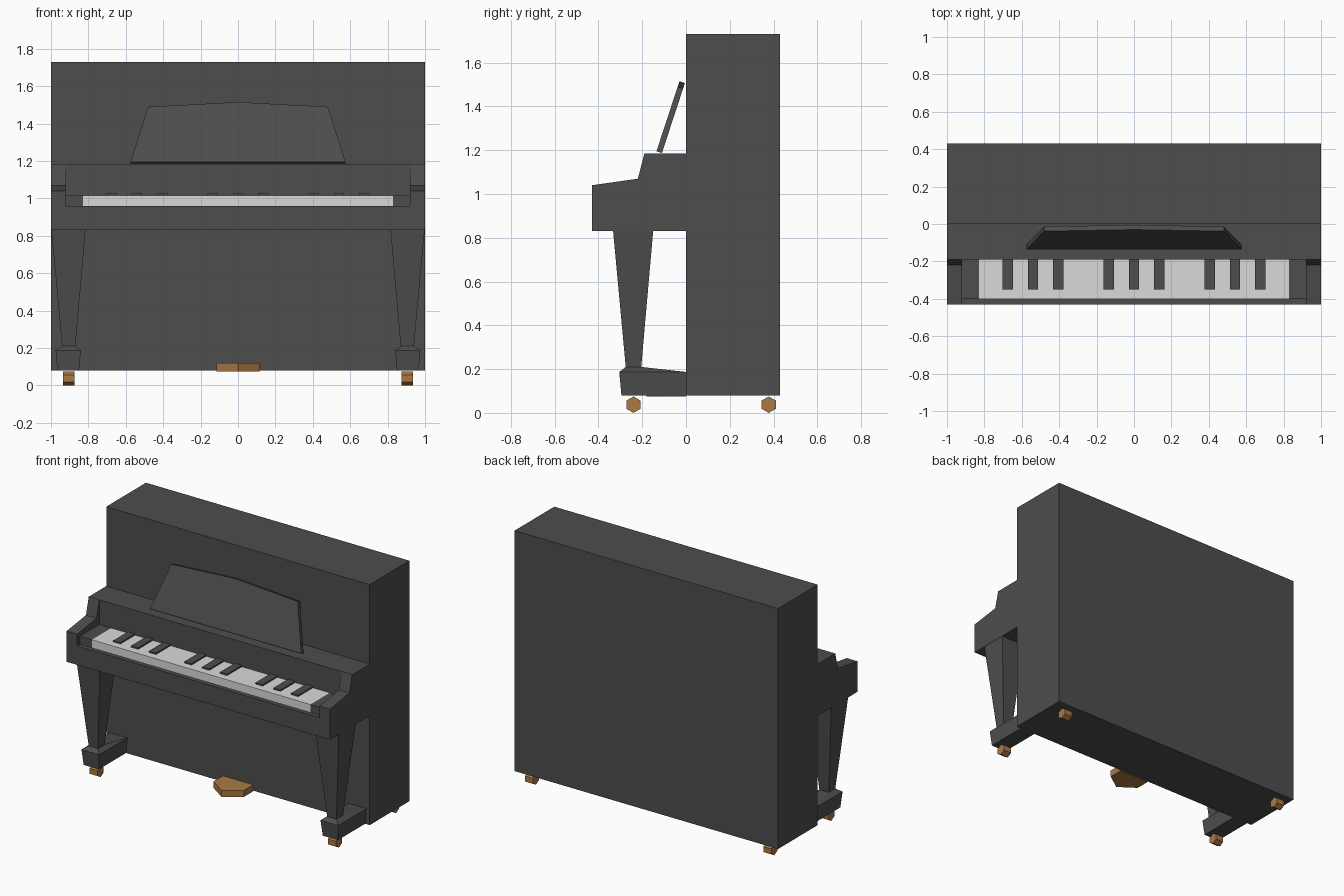
import bpy
import bmesh
import math

cube = bpy.data.objects.get("Cube")
if cube:
    bpy.data.objects.remove(cube, do_unlink=True)


def material(name, r, g, b):
    m = bpy.data.materials.new(name)
    m.use_nodes = True
    m.diffuse_color = (r, g, b, 1)
    m.node_tree.nodes["Principled BSDF"].inputs["Base Color"].default_value = (r, g, b, 1)
    return m


black = material("black lacquer", 0.075, 0.075, 0.075)
ivory = material("ivory", 0.7, 0.7, 0.69)
brass = material("brass", 0.4, 0.19, 0.055)


def finish(name, bm, mat):
    bmesh.ops.recalc_face_normals(bm, faces=bm.faces)
    mesh = bpy.data.meshes.new(name)
    bm.to_mesh(mesh)
    bm.free()
    mesh.materials.append(mat)
    obj = bpy.data.objects.new(name, mesh)
    bpy.context.collection.objects.link(obj)
    return obj


def loft(name, rings, mat):
    """Skin a closed solid through rings of matching points."""
    bm = bmesh.new()
    loops = [[bm.verts.new(p) for p in ring] for ring in rings]
    n = len(loops[0])
    for a, b in zip(loops, loops[1:]):
        for i in range(n):
            j = (i + 1) % n
            bm.faces.new((a[i], a[j], b[j], b[i]))
    bm.faces.new(loops[0])
    bm.faces.new(loops[-1])
    return finish(name, bm, mat)


def rect(x0, x1, y0, y1, z):
    return [(x0, y0, z), (x1, y0, z), (x1, y1, z), (x0, y1, z)]


def box(name, x0, x1, y0, y1, z0, z1, mat):
    return loft(name, [rect(x0, x1, y0, y1, z0), rect(x0, x1, y0, y1, z1)], mat)


def side_profile(name, yz, x0, x1, mat):
    return loft(name, [[(x, y, z) for y, z in yz] for x in (x0, x1)], mat)


def mirrored(obj):
    obj.modifiers.new("Mirror", 'MIRROR').use_axis[0] = True
    return obj


# Tall case
box("case", -1, 1, 0, 0.43, 0.08, 1.73, black)

# Keyboard housing
arm = [(0, 0.83), (-0.43, 0.83), (-0.43, 1.04), (-0.22, 1.07), (-0.19, 1.185), (0, 1.185)]
mirrored(side_profile("side_arm", arm, 0.92, 1, black))
box("key_bed", -0.92, 0.92, -0.43, 0, 0.83, 0.96, black)
box("fall_board", -0.92, 0.92, -0.19, 0, 0.96, 1.185, black)
mirrored(box("key_block", 0.83, 0.92, -0.4, -0.19, 0.96, 1.015, black))

# Keys: one ivory slab with groups of three raised keys
box("white_keys", -0.83, 0.83, -0.4, -0.19, 0.96, 1.015, ivory)
for group in (-1, 0, 1):
    for k in (-1, 0, 1):
        x = group * 0.54 + k * 0.135
        box("black_key", x - 0.027, x + 0.027, -0.35, -0.19, 1.01, 1.025, black)

# Leaning music stand
outline = [(-0.575, 0), (0.575, 0), (0.48, 0.92), (0, 1), (-0.48, 0.92)]
front = [(x, -0.135 + 0.105 * t, 1.195 + 0.32 * t) for x, t in outline]
back = [(x, y + 0.025, z - 0.008) for x, y, z in front]
loft("music_stand", [front, back], black)

# Tapered legs on flared feet
mirrored(loft("front_leg", [rect(0.815, 0.998, -0.333, -0.15, 0.83),
                            rect(0.87, 0.94, -0.275, -0.205, 0.205)], black))
mirrored(loft("foot", [rect(0.85, 0.965, -0.295, 0, 0.08),
                       rect(0.84, 0.975, -0.305, 0, 0.187),
                       rect(0.872, 0.94, -0.275, -0.205, 0.21)], black))

# Hexagonal casters
for name, y in (("front_caster", -0.24), ("rear_caster", 0.378)):
    hexagon = []
    for i in range(6):
        a = math.tau * i / 6
        hexagon.append((y + 0.0375 * math.sin(a), 0.0375 + 0.0375 * math.cos(a)))
    mirrored(side_profile(name, hexagon, 0.875, 0.935, brass))

# Pointed pedal plate
plate = [(-0.115, 0), (-0.115, -0.1), (0, -0.18), (0.115, -0.1), (0.115, 0)]
loft("pedal", [[(x, y, z) for x, y in plate] for z in (0.075, 0.12)], brass)
